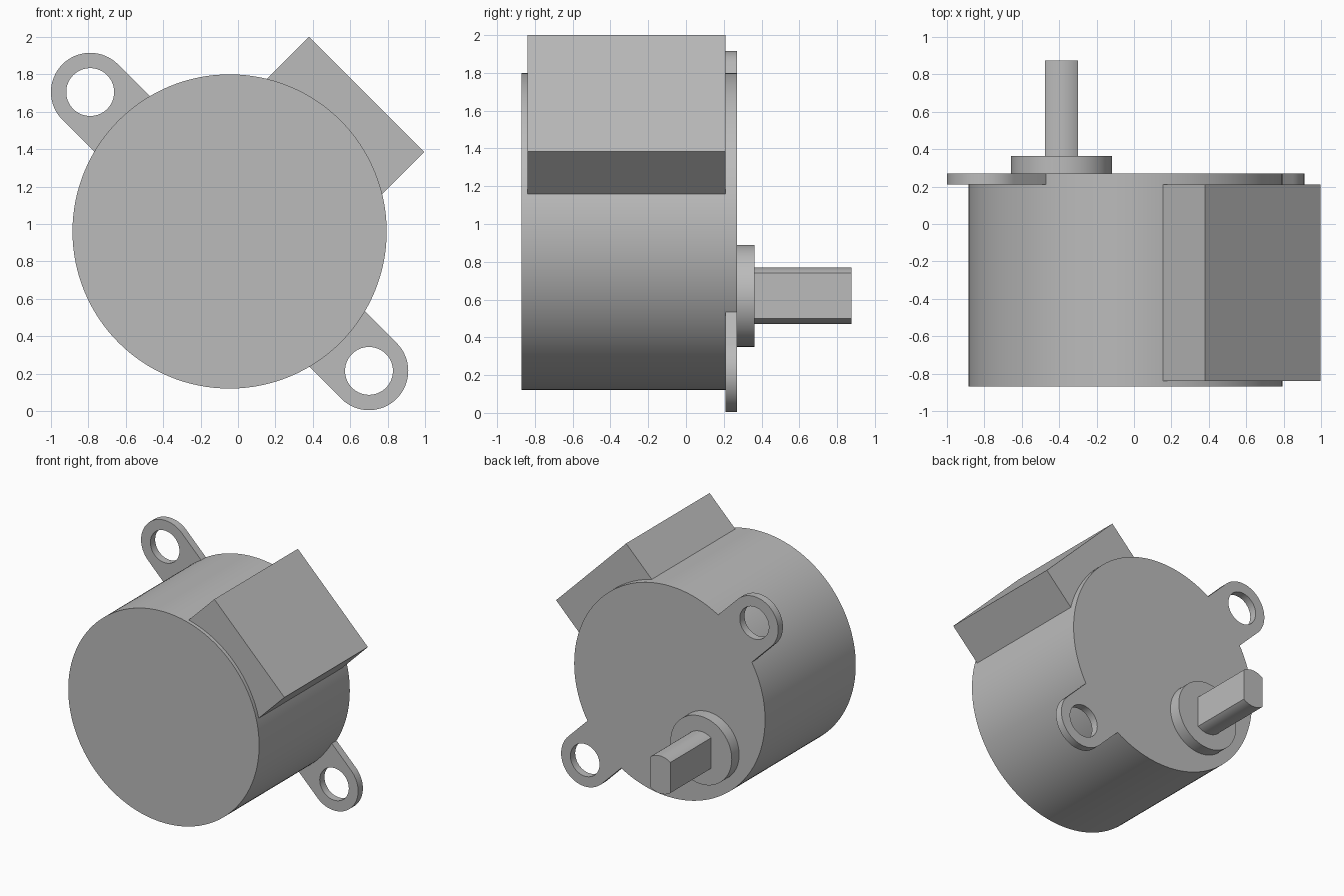
import bpy, bmesh
from math import sin, cos, pi, radians, asin, acos, sqrt
from mathutils import Matrix

cube = bpy.data.objects.get("Cube")
if cube:
    bpy.data.objects.remove(cube, do_unlink=True)

grey = bpy.data.materials.new("plain grey")
grey.use_nodes = True
colour = (0.5, 0.5, 0.5, 1)
grey.diffuse_color = colour
grey.node_tree.nodes["Principled BSDF"].inputs["Base Color"].default_value = colour

BODY_X, BODY_Z, BODY_R = -0.045, 0.96, 0.84
PLATE_BACK = 0.27


def arc(cx, cz, r, start, end, steps):
    """Points along an arc in the x-z plane, both ends included."""
    return [(cx + r * cos(start + (end - start) * i / steps),
             cz + r * sin(start + (end - start) * i / steps)) for i in range(steps + 1)]


def circle(cx, cz, r, steps=128):
    return arc(cx, cz, r, 0, 2 * pi, steps)[:-1]


def prism(name, loops, y0, y1, turn=0, at=(0, 0)):
    """Extrude an outline, and any holes in it, from y0 to y1."""
    bm = bmesh.new()
    edges = []
    for loop in loops:
        verts = [bm.verts.new((x, y0, z)) for x, z in loop]
        edges += [bm.edges.new((v, verts[i - 1])) for i, v in enumerate(verts)]
        if len(loops) == 1:
            bm.faces.new(verts)
    if len(loops) > 1:
        bmesh.ops.triangle_fill(bm, edges=edges, use_beauty=True)
    grown = bmesh.ops.extrude_face_region(bm, geom=bm.faces[:], use_keep_orig=True)
    moved = [g for g in grown["geom"] if isinstance(g, bmesh.types.BMVert)]
    bmesh.ops.translate(bm, verts=moved, vec=(0, y1 - y0, 0))
    # Positive turn carries x towards z
    bm.transform(Matrix.Translation((at[0], 0, at[1])) @ Matrix.Rotation(-turn, 4, "Y"))
    bmesh.ops.recalc_face_normals(bm, faces=bm.faces[:])
    mesh = bpy.data.meshes.new(name)
    bm.to_mesh(mesh)
    bm.free()
    mesh.materials.append(grey)
    obj = bpy.data.objects.new(name, mesh)
    bpy.context.collection.objects.link(obj)
    bpy.ops.object.select_all(action="DESELECT")
    obj.select_set(True)
    bpy.context.view_layer.objects.active = obj
    bpy.ops.object.shade_smooth_by_angle(angle=radians(30))
    return obj


centre = (BODY_X, BODY_Z)

# Round motor can
prism("motor_body", [circle(0, 0, BODY_R)], -0.87, PLATE_BACK, at=centre)

# Mounting ears: rounded tab with a hole, its root following the can
EAR_R, REACH, ROOT_R = 0.21, 1.054, BODY_R - 0.002
half = asin(EAR_R / ROOT_R)
ear = arc(REACH, 0, EAR_R, -pi / 2, pi / 2, 32) + arc(0, 0, ROOT_R, half, -half, 12)
for name, angle in (("right_mounting_ear", 135), ("left_mounting_ear", -45)):
    prism(name, [ear, circle(REACH, 0, 0.128, 64)], 0.21, PLATE_BACK,
          turn=radians(angle), at=centre)

# Wire connector housing set diagonally on the upper left
box = [(0.70, -0.436), (1.037, -0.436), (1.037, 0.436), (0.70, 0.436)]
prism("connector_housing", [box], -0.84, 0.21, turn=radians(45), at=centre)

# Off-centre output collar and double-flat shaft
shaft_at = (-0.387, 0.62)
prism("shaft_collar", [circle(0, 0, 0.27, 96)], PLATE_BACK - 0.01, 0.363, at=shaft_at)
SHAFT_R, FLAT = 0.15, 0.088
a = acos(FLAT / SHAFT_R)
profile = arc(0, 0, SHAFT_R, a, pi - a, 16) + arc(0, 0, SHAFT_R, pi + a, 2 * pi - a, 16)
prism("output_shaft", [profile], 0.35, 0.875, at=shaft_at)
